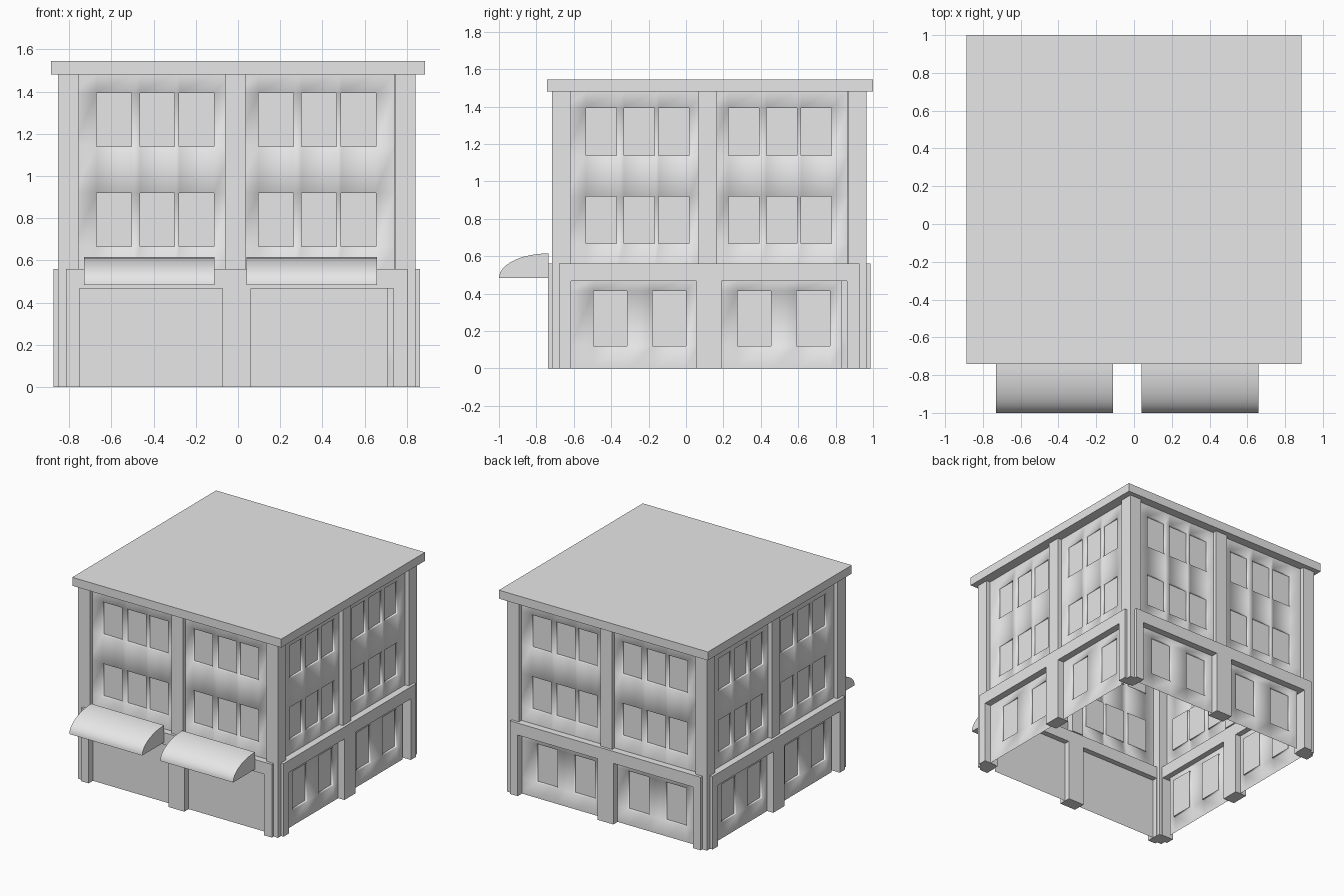
import bpy, bmesh, math
from mathutils import Matrix, Vector

if "Cube" in bpy.data.objects:
    bpy.data.objects.remove(bpy.data.objects["Cube"])

GREY = (0.8, 0.8, 0.8, 1)
mat = bpy.data.materials.new("plain_grey")
mat.use_nodes = True
mat.diffuse_color = GREY
mat.node_tree.nodes["Principled BSDF"].inputs["Base Color"].default_value = GREY

# The square building body sits a little behind the awnings
BODY = Matrix.Translation((-0.006, 0.124, 0)) @ Matrix.Diagonal((1.005, 0.997, 1, 1))
FACE, PANEL, REVEAL = 0.843, 0.812, 0.02
BAND_OUT, BAND_IN = 0.864, 0.77
FLOOR, EAVES, ROOF = 0.56, 1.48, 1.545


def finish(name, bm, matrix=Matrix()):
    bm.transform(matrix)
    mesh = bpy.data.meshes.new(name)
    bm.to_mesh(mesh)
    bm.free()
    mesh.materials.append(mat)
    obj = bpy.data.objects.new(name, mesh)
    bpy.context.collection.objects.link(obj)
    return obj


def prism(name, points, move, matrix=Matrix()):
    """Solid made by extruding a closed outline along a vector."""
    bm = bmesh.new()
    face = bm.faces.new([bm.verts.new(p) for p in points])
    grown = bmesh.ops.extrude_face_region(bm, geom=[face])["geom"]
    verts = [v for v in grown if isinstance(v, bmesh.types.BMVert)]
    bmesh.ops.translate(bm, verts=verts, vec=move)
    bmesh.ops.recalc_face_normals(bm, faces=bm.faces)
    return finish(name, bm, matrix)


def box(name, x, y, z, matrix=Matrix()):
    outline = [(x[0], y[0], z[0]), (x[1], y[0], z[0]),
               (x[1], y[1], z[0]), (x[0], y[1], z[0])]
    return prism(name, outline, (0, 0, z[1] - z[0]), matrix)


def wall_panel(name, us, zs, matrix):
    """Thin wall sheet; every odd cell of the grid is a recessed window."""
    bm = bmesh.new()
    grid = [[bm.verts.new((u, -PANEL, z)) for z in zs] for u in us]
    for i in range(len(us) - 1):
        for j in range(len(zs) - 1):
            ring = [grid[i][j], grid[i + 1][j], grid[i + 1][j + 1], grid[i][j + 1]]
            if not (i % 2 and j % 2):
                bm.faces.new(ring).smooth = True
                continue
            inner = [v.co + Vector((0, REVEAL, 0)) for v in ring]
            back = [bm.verts.new(p) for p in inner]
            for k in range(4):
                n = (k + 1) % 4
                bm.faces.new((ring[k], ring[n], back[n], back[k])).smooth = True
            # the pane has its own corners so that it stays flat
            bm.faces.new([bm.verts.new(p) for p in inner])
    return finish(name, bm, matrix)


def spans(left, starts, width, right):
    edges = [left]
    for s in starts:
        edges += [s, s + width]
    return edges + [right]


# Ground floor surround with two openings, as one outline
LINTEL = 0.468
surround = [(-0.805, 0), (-0.74, 0), (-0.74, LINTEL), (-0.067, LINTEL),
            (-0.067, 0), (0.067, 0), (0.067, LINTEL), (0.74, LINTEL),
            (0.74, 0), (0.805, 0), (0.805, FLOOR), (-0.805, FLOOR)]

for k, side in enumerate(("front", "left", "back", "right")):
    m = BODY @ Matrix.Rotation(k * math.pi / 2, 4, "Z")
    prism(side + "_ground_surround", [(u, -BAND_OUT, z) for u, z in surround],
          (0, BAND_OUT - BAND_IN, 0), m)
    box(side + "_corner_post", (-FACE, -0.745), (-FACE, -0.745), (0, EAVES), m)
    box(side + "_middle_pier", (-0.056, 0.042), (-FACE, -0.76), (FLOOR, EAVES), m)

    # Two bays of walls with windows on each side
    for bay, shift in (("first", 0), ("second", 0.763)):
        us = spans(-0.77 + shift, [s + shift for s in (-0.66, -0.457, -0.271)],
                   0.164, -0.02 + shift)
        zs = spans(FLOOR - 0.05, (0.667, 1.14), 0.253, EAVES)
        wall_panel(f"{side}_{bay}_upper_wall", us, zs, m)

        us = spans(-0.745 + shift, [s + shift * 1.012 for s in (-0.62, -0.303)],
                   0.179, -0.06 + shift * 1.012)
        zs = [0, 0.12, 0.415, LINTEL + 0.01]
        if side == "front":
            us, zs = [us[0], us[-1]], [zs[0], zs[-1]]
        wall_panel(f"{side}_{bay}_ground_wall", us, zs, m)

# Flat overhanging roof
box("roof_slab", (-0.886, 0.886), (-0.742, 1.0), (EAVES, ROOF))

# Quarter-round awnings over the shop fronts
STEPS = 12
for name, x in (("right_awning", -0.73), ("left_awning", 0.041)):
    arc = [math.pi / 2 * i / STEPS for i in range(STEPS + 1)]
    outline = [(x, -0.735 - 0.265 * math.cos(a), 0.484 + 0.131 * math.sin(a)) for a in arc]
    outline.append((x, -0.735, 0.484))
    awning = prism(name, outline, (0.618, 0, 0))
    bpy.ops.object.select_all(action="DESELECT")
    awning.select_set(True)
    bpy.context.view_layer.objects.active = awning
    bpy.ops.object.shade_smooth_by_angle(angle=math.radians(35))
